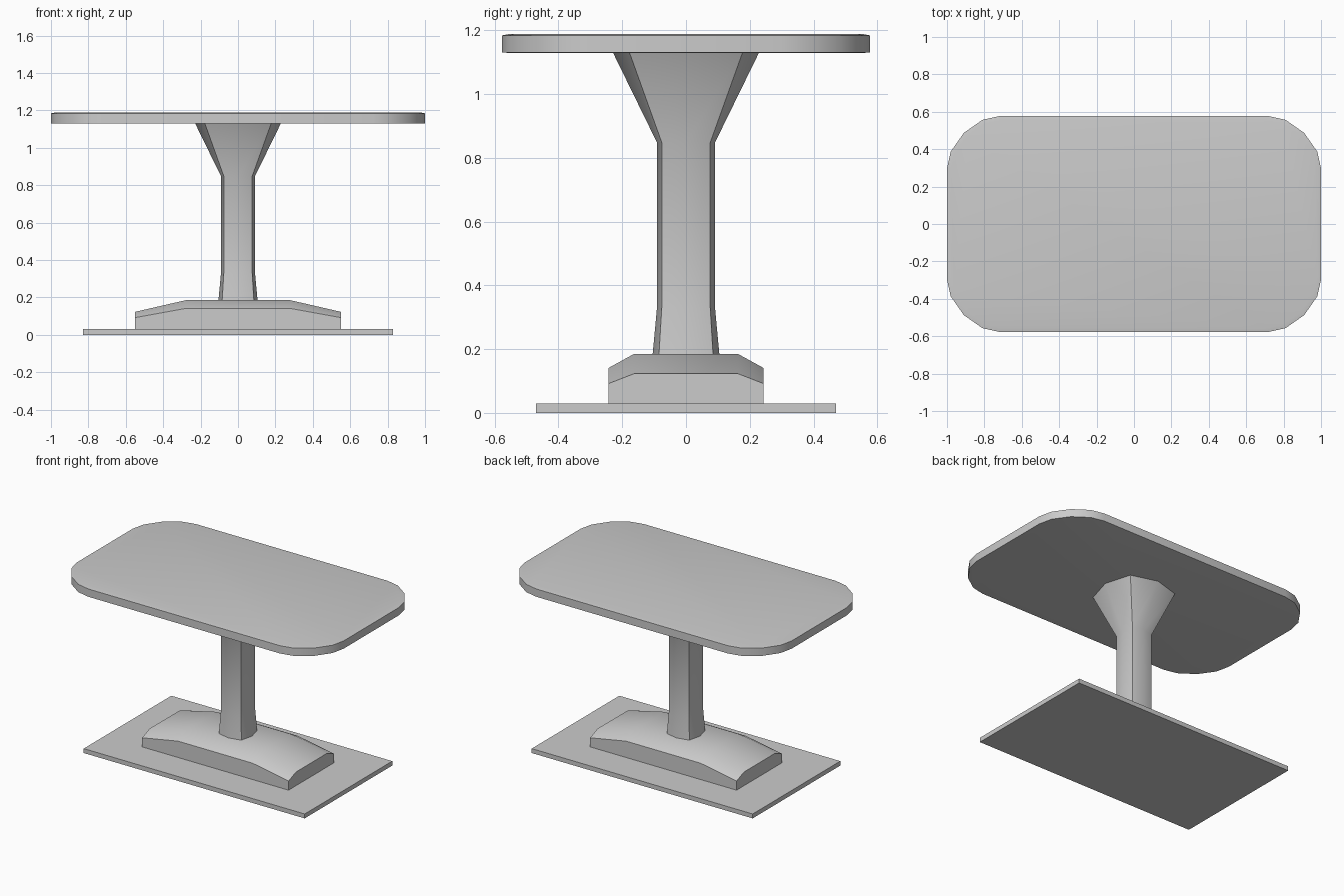
import bpy, bmesh, math

if "Cube" in bpy.data.objects:
    bpy.data.objects.remove(bpy.data.objects["Cube"])


def finish(name, bm):
    bmesh.ops.recalc_face_normals(bm, faces=bm.faces)
    mesh = bpy.data.meshes.new(name)
    bm.to_mesh(mesh)
    bm.free()
    obj = bpy.data.objects.new(name, mesh)
    bpy.context.collection.objects.link(obj)
    bpy.ops.object.select_all(action='DESELECT')
    obj.select_set(True)
    bpy.context.view_layer.objects.active = obj
    bpy.ops.object.shade_smooth_by_angle(angle=math.radians(42))
    return obj


def loft(name, rings):
    """Skin a stack of matching closed rings and cap both ends."""
    bm = bmesh.new()
    loops = [[bm.verts.new(p) for p in ring] for ring in rings]
    n = len(loops[0])
    for a, b in zip(loops, loops[1:]):
        for i in range(n):
            j = (i + 1) % n
            bm.faces.new((a[i], a[j], b[j], b[i]))
    bm.faces.new(loops[0][::-1])
    bm.faces.new(loops[-1])
    return finish(name, bm)


def rect(hx, hy, z):
    return [(-hx, -hy, z), (hx, -hy, z), (hx, hy, z), (-hx, hy, z)]


# Base plate
loft("base_plate", [rect(0.83, 0.47, 0), rect(0.83, 0.47, 0.03)])

# Base mound: coarse domed grid with straight sides
bm = bmesh.new()
xs, ys = (-0.55, -0.28, 0.28, 0.55), (-0.243, -0.163, 0.163, 0.243)
heights = {(0, 0): 0.185, (0, 1): 0.141, (1, 0): 0.123, (1, 1): 0.092}
grid = [[bm.verts.new((x, y, heights[(int(i in (0, 3)), int(j in (0, 3)))]))
         for j, y in enumerate(ys)] for i, x in enumerate(xs)]
for i in range(3):
    for j in range(3):
        bm.faces.new((grid[i][j], grid[i + 1][j], grid[i + 1][j + 1], grid[i][j + 1]))
border = ([grid[i][0] for i in range(3)] + [grid[3][j] for j in range(3)]
          + [grid[i][3] for i in (3, 2, 1)] + [grid[0][j] for j in (3, 2, 1)])
low = [bm.verts.new((v.co.x, v.co.y, 0.03)) for v in border]
for i in range(12):
    j = (i + 1) % 12
    bm.faces.new((low[i], low[j], border[j], border[i]))
bm.faces.new(low[::-1])
finish("base_mound", bm)


# Pedestal column: square section with bulging sides, flared at the top
def column_ring(mid, corner, z):
    return [(mid, 0, z), (corner, corner, z), (0, mid, z), (-corner, corner, z),
            (-mid, 0, z), (-corner, -corner, z), (0, -mid, z), (corner, -corner, z)]


loft("pedestal_column", [column_ring(0.105, 0.085, 0.18),
                         column_ring(0.091, 0.076, 0.33),
                         column_ring(0.091, 0.076, 0.848),
                         column_ring(0.23, 0.178, 1.132)])


# Tabletop: rounded rectangle with a very shallow edge bevel
def top_ring(inset, z):
    corner = [(0, 0.28), (0.02, 0.19), (0.09, 0.09), (0.19, 0.02), (0.28, 0)]
    pts = [((1 - a), (0.577 - b)) for a, b in corner]
    pts += [(-x, y) for x, y in reversed(pts)]
    pts += [(-x, -y) for x, y in pts]
    return [(x * (1 - inset), y * (1 - inset / 0.577), z) for x, y in pts]


loft("tabletop", [top_ring(0.02, 1.129), top_ring(0, 1.131),
                  top_ring(0, 1.184), top_ring(0.02, 1.188)])
